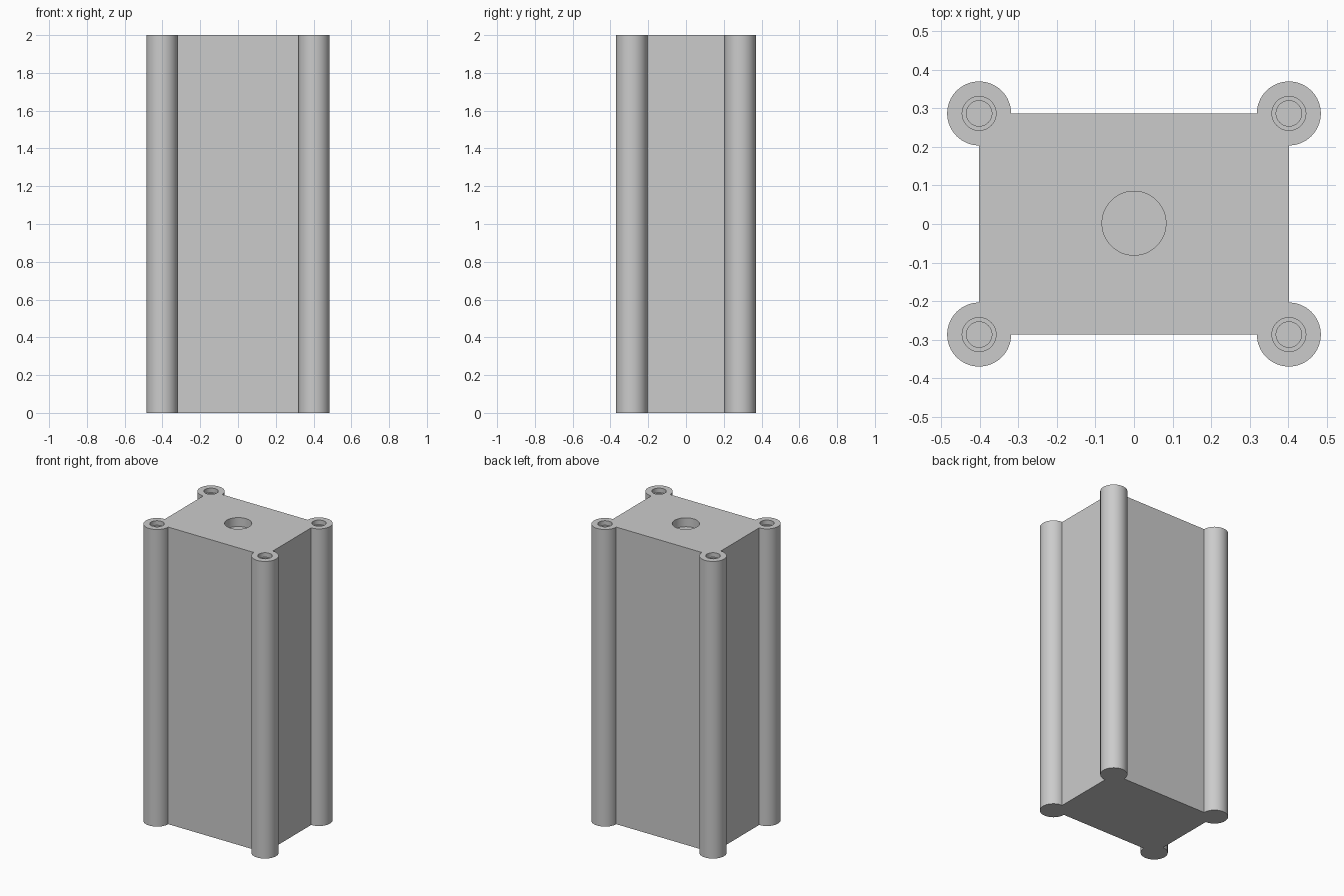
import bpy, bmesh, math

if "Cube" in bpy.data.objects:
    bpy.data.objects.remove(bpy.data.objects["Cube"])

HX, HY, R, H = 0.402, 0.287, 0.083, 2.0   # post centres, post radius, height

grey = bpy.data.materials.new("grey")
grey.diffuse_color = (0.6, 0.6, 0.6, 1)
grey.use_nodes = True
grey.node_tree.nodes["Principled BSDF"].inputs["Base Color"].default_value = grey.diffuse_color


def make_object(name, bm):
    bmesh.ops.recalc_face_normals(bm, faces=bm.faces)
    mesh = bpy.data.meshes.new(name)
    bm.to_mesh(mesh)
    bm.free()
    mesh.materials.append(grey)
    obj = bpy.data.objects.new(name, mesh)
    bpy.context.collection.objects.link(obj)
    return obj


# Extruded body: rectangle with a three-quarter round post at each corner
bm = bmesh.new()
steps = 48
outline = []
for sx, sy, start in ((1, 1, -90), (-1, 1, 0), (-1, -1, 90), (1, -1, 180)):
    for i in range(steps + 1):
        a = math.radians(start + 270 * i / steps)
        outline.append(bm.verts.new((sx * HX + R * math.cos(a),
                                     sy * HY + R * math.sin(a), 0)))
base = bm.faces.new(outline)
top = bmesh.ops.extrude_face_region(bm, geom=[base])["geom"]
bmesh.ops.translate(bm, vec=(0, 0, H),
                    verts=[g for g in top if isinstance(g, bmesh.types.BMVert)])
body = make_object("extruded_body", bm)


def drill(x, y, profile):
    """Cut a round blind hole; profile lists (radius, depth) from the top down."""
    bm = bmesh.new()
    n = 48
    rings = [[bm.verts.new((x + r * math.cos(math.tau * i / n),
                            y + r * math.sin(math.tau * i / n), H - d))
              for i in range(n)] for r, d in profile]
    for a, b in zip(rings, rings[1:]):
        for i in range(n):
            j = (i + 1) % n
            bm.faces.new((a[i], a[j], b[j], b[i]))
    bm.faces.new(rings[0])
    bm.faces.new(rings[-1])
    cutter = make_object("hole_cutter", bm)
    cutter.hide_render = True
    mod = body.modifiers.new("hole", 'BOOLEAN')
    mod.operation = 'DIFFERENCE'
    mod.solver = 'EXACT'
    mod.object = cutter
    bpy.ops.object.modifier_apply(modifier=mod.name)
    bpy.data.objects.remove(cutter)


bpy.context.view_layer.objects.active = body
body.select_set(True)

# Shallow centre recess and four stepped screw holes
drill(0, 0.002, [(0.083, -0.05), (0.083, 0.06)])
for sx in (-1, 1):
    for sy in (-1, 1):
        drill(sx * HX, sy * HY,
              [(0.044, -0.05), (0.044, 0.03), (0.033, 0.03), (0.033, 0.3)])

bpy.ops.object.shade_smooth_by_angle(angle=math.radians(30))
